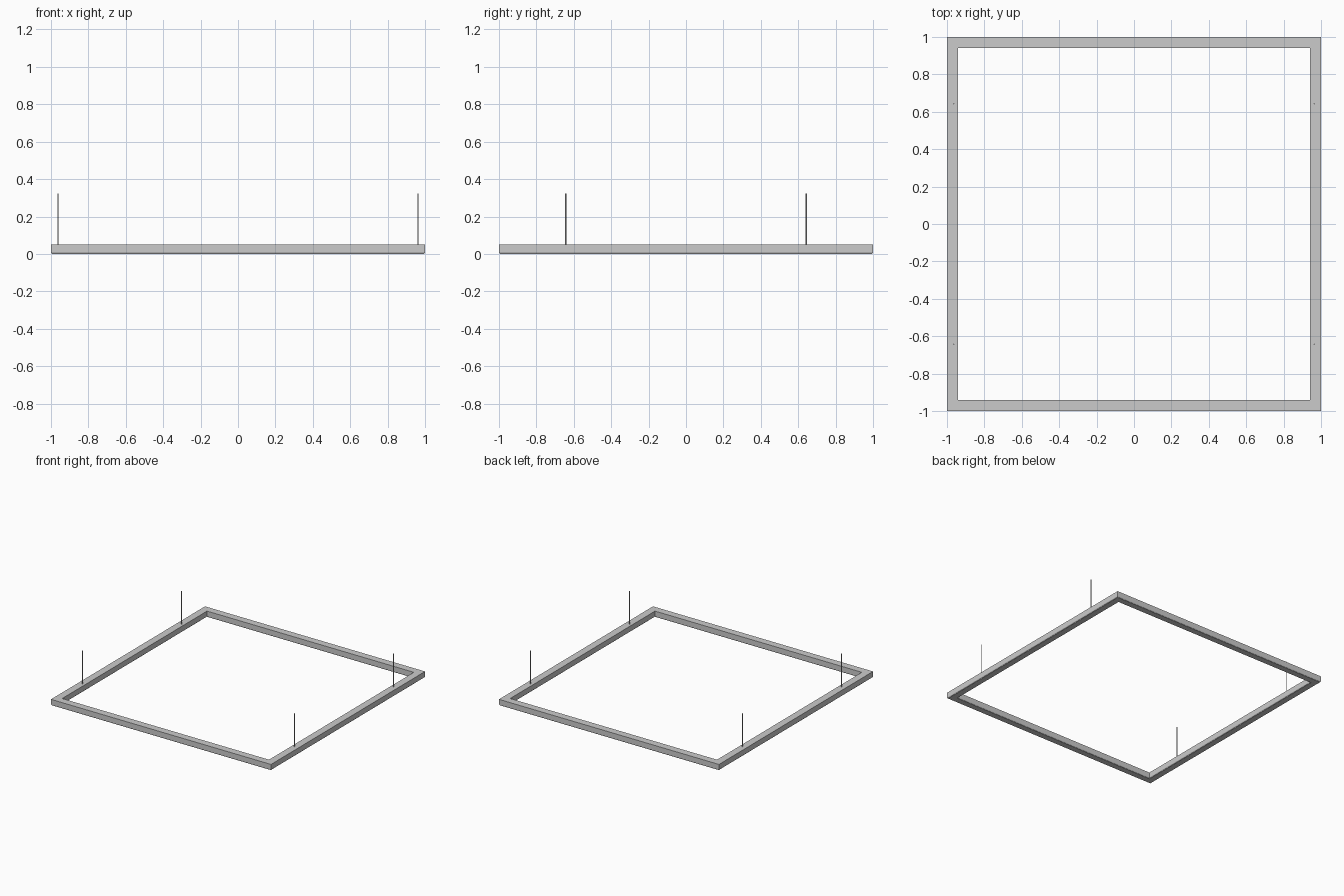
import bpy, bmesh

if "Cube" in bpy.data.objects:
    bpy.data.objects.remove(bpy.data.objects["Cube"])


def square_ring(name, profile):
    """Sweep a closed (half-size, z) profile around a mitred square."""
    bm = bmesh.new()
    corners = [(-1, -1), (1, -1), (1, 1), (-1, 1)]
    rings = [[bm.verts.new((sx * r, sy * r, z)) for r, z in profile]
             for sx, sy in corners]
    n = len(profile)
    for i in range(4):
        a, b = rings[i], rings[(i + 1) % 4]
        for j in range(n):
            k = (j + 1) % n
            bm.faces.new((a[j], b[j], b[k], a[k]))
    bmesh.ops.recalc_face_normals(bm, faces=bm.faces[:])
    mesh = bpy.data.meshes.new(name)
    bm.to_mesh(mesh)
    bm.free()
    obj = bpy.data.objects.new(name, mesh)
    bpy.context.collection.objects.link(obj)
    return obj


# Square lamp frame, softened along its lower edges
square_ring("lamp_frame", [
    (1.0, 0.05), (1.0, 0.008), (0.996, 0.002),
    (0.944, 0.002), (0.94, 0.008), (0.94, 0.05)])

# Thin light diffuser set into the underside
square_ring("diffuser", [
    (0.994, 0.004), (0.994, 0.0), (0.946, 0.0), (0.946, 0.004)])

# Four suspension wires on the left and right bars
bottom, top = 0.045, 0.323
for sx, side in ((-1, "left"), (1, "right")):
    for sy, end in ((-1, "front"), (1, "back")):
        bpy.ops.mesh.primitive_cylinder_add(
            vertices=12, radius=0.003, depth=top - bottom,
            location=(sx * 0.963, sy * 0.643, (top + bottom) / 2))
        bpy.context.object.name = f"{end}_{side}_wire"
        bpy.ops.object.shade_smooth_by_angle()
